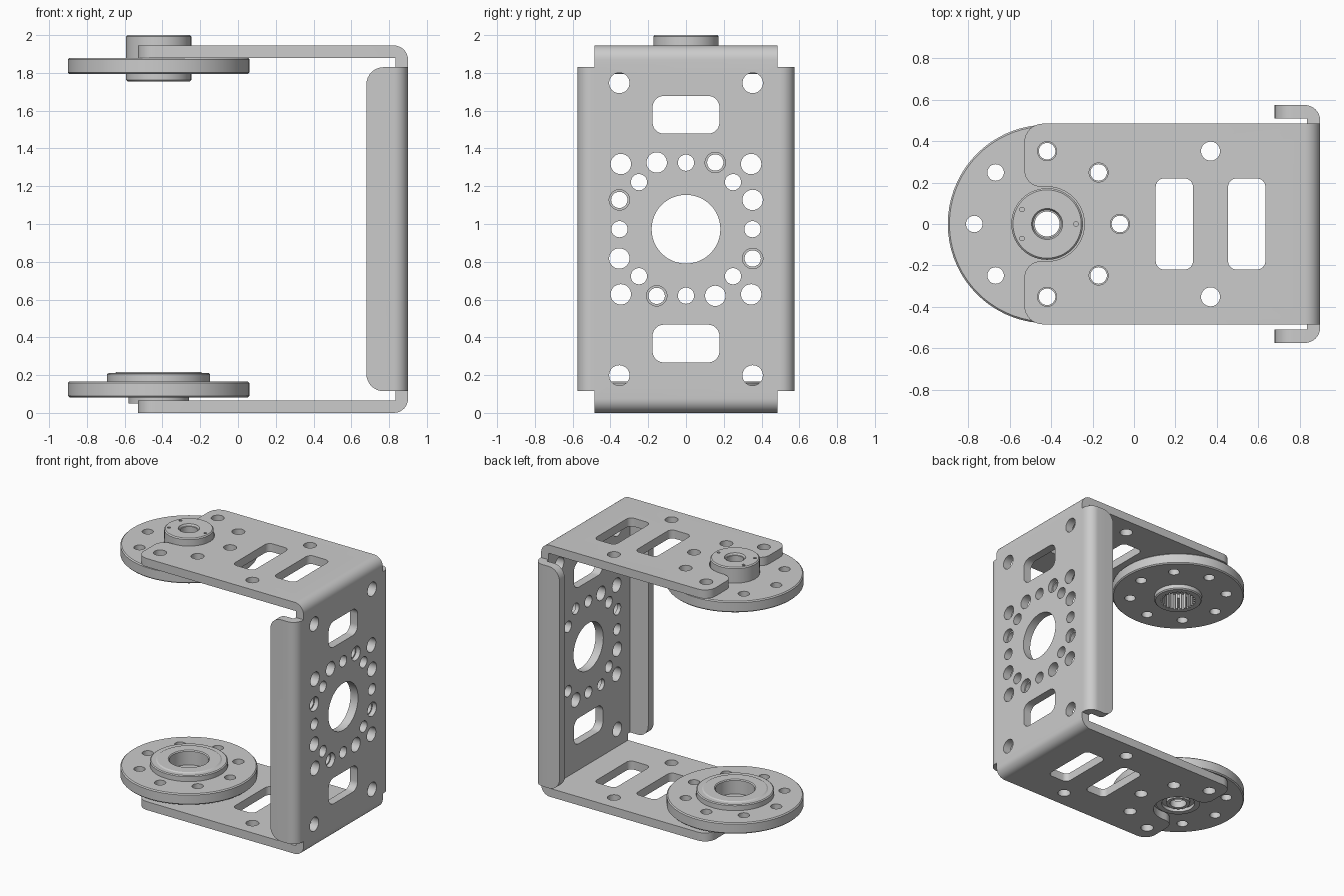
import bpy, bmesh
from math import sin, cos, pi, radians

if "Cube" in bpy.data.objects:
    bpy.data.objects.remove(bpy.data.objects["Cube"])


def arc(cx, cy, r, a0, a1, n=8):
    return [(cx + r * cos(radians(a0 + (a1 - a0) * i / n)),
             cy + r * sin(radians(a0 + (a1 - a0) * i / n))) for i in range(n + 1)]


def circle(cx, cy, r, n=32):
    return arc(cx, cy, r, 0, 360, n)[:-1]


def rounded(x0, x1, y0, y1, r):
    return (arc(x1 - r, y1 - r, r, 0, 90) + arc(x0 + r, y1 - r, r, 90, 180)
            + arc(x0 + r, y0 + r, r, 180, 270) + arc(x1 - r, y0 + r, r, 270, 360))


def finish(name, bm):
    bmesh.ops.recalc_face_normals(bm, faces=bm.faces)
    me = bpy.data.meshes.new(name)
    bm.to_mesh(me)
    bm.free()
    ob = bpy.data.objects.new(name, me)
    bpy.context.collection.objects.link(ob)
    return ob


def prisms(name, outlines, axis, lo, hi):
    """Extrude 2D outlines along an axis between lo and hi."""
    place = {'x': lambda u, v, w: (w, u, v),
             'y': lambda u, v, w: (u, w, v),
             'z': lambda u, v, w: (u, v, w)}[axis]
    bm = bmesh.new()
    for pts in outlines:
        a = [bm.verts.new(place(u, v, lo)) for u, v in pts]
        b = [bm.verts.new(place(u, v, hi)) for u, v in pts]
        bm.faces.new(a)
        bm.faces.new(b)
        for i in range(len(a)):
            j = (i + 1) % len(a)
            bm.faces.new((a[i], a[j], b[j], b[i]))
    return finish(name, bm)


def lathe(name, profile, cx, n=72):
    """Spin a closed (radius, z) profile around a vertical axis."""
    bm = bmesh.new()
    rings = [[bm.verts.new((cx + r * cos(2 * pi * k / n), r * sin(2 * pi * k / n), z))
              for r, z in profile] for k in range(n)]
    for k in range(n):
        p, q = rings[k], rings[(k + 1) % n]
        for i in range(len(profile)):
            j = (i + 1) % len(profile)
            bm.faces.new((p[i], p[j], q[j], q[i]))
    return finish(name, bm)


def combine(ob, tool, op='DIFFERENCE'):
    m = ob.modifiers.new(op, 'BOOLEAN')
    m.operation, m.object, m.solver = op, tool, 'EXACT'
    bpy.context.view_layer.objects.active = ob
    bpy.ops.object.modifier_apply(modifier=m.name)
    bpy.data.objects.remove(tool, do_unlink=True)


HX = -0.42                      # axis of the two discs
T, TOP, W = 0.065, 1.945, 0.485  # sheet thickness, bracket height, half width
MID = TOP / 2

# Bent U bracket: side profile extruded across the width
bend = 0.075
side = ([(-0.6, 0)] + arc(0.9 - bend, bend, bend, -90, 0)
        + arc(0.9 - bend, TOP - bend, bend, 0, 90)
        + [(-0.6, TOP), (-0.6, TOP - T), (0.9 - T, TOP - T), (0.9 - T, T), (-0.6, T)])
bracket = prisms('bracket', [side], 'y', -W, W)

# Plan outline with rounded fingers and open slot around the hub
half = ([(1.2, W)] + arc(-0.44, W - 0.09, 0.09, 90, 180)
        + arc(-0.45, 0.26, 0.08, 180, 270) + arc(HX, 0, 0.18, 90, 0, 16))
plan = half + [(x, -y) for x, y in reversed(half[:-1])]
combine(bracket, prisms('plan_cutter', [plan], 'z', -0.2, 2.2), 'INTERSECT')

# Side flanges, with rounded free corners
for s in (1, -1):
    ell = ([(0.9 - T, 0.47), (0.9, 0.47)] + arc(0.825, 0.5, 0.075, 0, 90)
           + [(0.68, 0.575), (0.68, 0.51), (0.9 - T, 0.51)])
    flange = prisms('flange', [[(x, s * y) for x, y in ell]], 'z', 0, TOP)
    combine(flange, prisms('flange_cutter', [rounded(0.68, 1.2, 0.115, 1.83, 0.09)],
                           'y', -1, 1), 'INTERSECT')
    combine(bracket, flange, 'UNION')

# Holes and slots through the top and bottom plates
ring = [(HX + 0.352 * cos(k * pi / 4), 0.352 * sin(k * pi / 4)) for k in range(8)]
plate_cuts = [circle(x, y, 0.046) for x, y in ring if x > HX - 0.1]
plate_cuts += [circle(0.37, s * 0.352, 0.046) for s in (1, -1)]
plate_cuts += [rounded(x, x + 0.18, -0.22, 0.22, 0.04) for x in (0.105, 0.455)]
combine(bracket, prisms('plate_cutter', plate_cuts, 'z', -0.2, 2.2))

# Hole pattern through the upright web
small = [(0, 0.352), (0.352, 0), (0, -0.352), (-0.352, 0)]
large, rimmed = [], [(0.155, 0.353), (-0.353, 0.155), (0.353, -0.155), (-0.155, -0.353)]
for sy in (1, -1):
    for sz in (1, -1):
        small.append((sy * 0.249, sz * 0.249))
        large += [(sy * 0.345, sz * 0.345), (sy * 0.353, sz * 0.774)]
large += [(-y, z) for y, z in rimmed]
web_cuts = [circle(y, MID + z, 0.043) for y, z in small + rimmed]
web_cuts += [circle(y, MID + z, 0.054) for y, z in large]
web_cuts.append(circle(0, MID, 0.182, 48))
web_cuts += [rounded(-0.177, 0.177, z, z + 0.2, 0.06) for z in (0.267, 1.478)]
combine(bracket, prisms('web_cutter', web_cuts, 'x', 0.75, 1.0))
combine(bracket, prisms('rim_cutter', [circle(y, MID + z, 0.054) for y, z in rimmed],
                        'x', 0.865, 1.0))

# Upper drive disc with hub, screw seat and splined socket
upper = lathe('drive_disc', [
    (0.06, 1.755), (0.165, 1.755), (0.173, 1.763), (0.173, 1.794), (0.472, 1.794),
    (0.48, 1.802), (0.48, 1.872), (0.472, 1.88), (0.173, 1.88), (0.173, 1.992),
    (0.165, 2.0), (0.075, 2.0), (0.068, 1.985), (0.06, 1.985)], HX)
teeth = []
for k in range(24):
    for f, r in ((0, 0.128), (0.45, 0.128), (0.5, 0.113), (0.95, 0.113)):
        a = 2 * pi * (k + f) / 24
        teeth.append((HX + r * cos(a), r * sin(a)))
combine(upper, prisms('spline_cutter', [teeth], 'z', 1.7, 1.88))
pins = [circle(HX + 0.14 * cos(radians(a)), 0.14 * sin(radians(a)), 0.011, 12)
        for a in (0, 150, 210)]
combine(upper, prisms('pin_cutter', pins, 'z', 1.97, 2.1))

# Lower idler disc with stepped collar and recessed centre
lower = lathe('idler_disc', [
    (0.06, 0.05), (0.085, 0.05), (0.085, 0.075), (0.12, 0.075), (0.12, 0.05),
    (0.16, 0.05), (0.16, 0.082), (0.472, 0.082), (0.48, 0.09), (0.48, 0.159),
    (0.472, 0.167), (0.273, 0.167), (0.273, 0.205), (0.265, 0.211), (0.232, 0.211),
    (0.222, 0.217), (0.145, 0.217), (0.138, 0.21), (0.138, 0.105), (0.06, 0.105)], HX)

# Bolt circle through both discs
for disc in (upper, lower):
    combine(disc, prisms('bolt_cutter', [circle(x, y, 0.04) for x, y in ring],
                         'z', -0.2, 2.2))

# Smooth round surfaces, keep the edges sharp
for ob in (bracket, upper, lower):
    bpy.ops.object.select_all(action='DESELECT')
    ob.select_set(True)
    bpy.context.view_layer.objects.active = ob
    bpy.ops.object.shade_smooth_by_angle(angle=radians(30))
